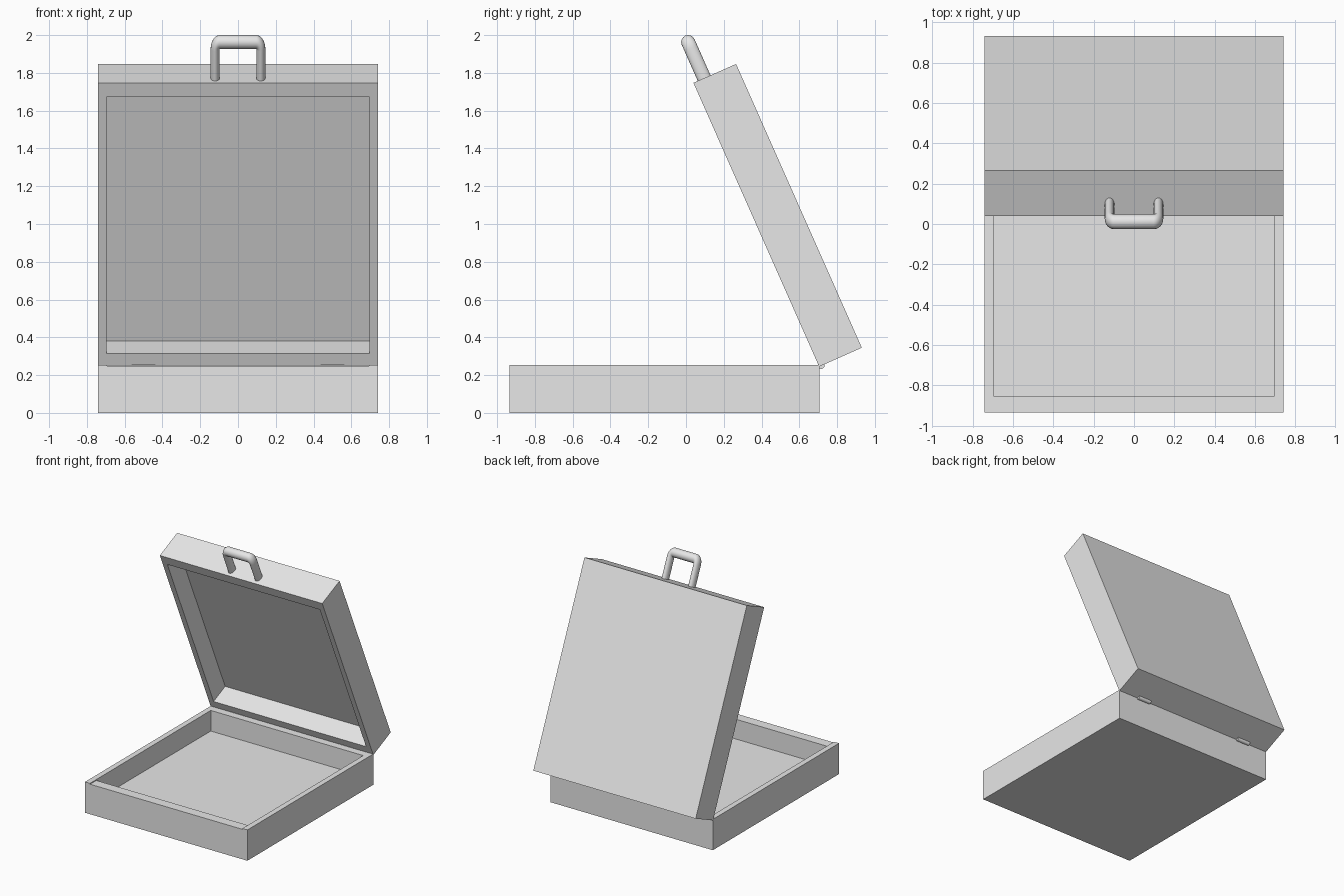
import bpy, bmesh, math
from mathutils import Matrix, Vector

if "Cube" in bpy.data.objects:
    bpy.data.objects.remove(bpy.data.objects["Cube"])

grey = bpy.data.materials.new("light_grey")
grey.diffuse_color = (0.8, 0.8, 0.8, 1)
grey.use_nodes = True
grey.node_tree.nodes["Principled BSDF"].inputs["Base Color"].default_value = grey.diffuse_color

# Lid frame: origin at the hinge, -y towards the free end, +z towards the outside
HINGE = Vector((0, 0.705, 0.245))
LID = Matrix.Translation(HINGE) @ Matrix.Rotation(math.radians(-66.1), 4, 'X')
HALF_W, INNER_W = 0.74, 0.695


def add_object(name, bm):
    bmesh.ops.recalc_face_normals(bm, faces=bm.faces)
    mesh = bpy.data.meshes.new(name)
    bm.to_mesh(mesh)
    bm.free()
    mesh.materials.append(grey)
    ob = bpy.data.objects.new(name, mesh)
    bpy.context.collection.objects.link(ob)
    return ob


def box(lo, hi):
    bm = bmesh.new()
    bmesh.ops.create_cube(bm, size=1)
    for v in bm.verts:
        v.co = [hi[i] if v.co[i] > 0 else lo[i] for i in range(3)]
    return bm


def tray(name, y0, y1, height, front, back, depth):
    """Open box with a rectangular cavity sunk into its top face."""
    bm = box((-HALF_W, y0, 0), (HALF_W, y1, height))
    top = max(bm.faces, key=lambda f: f.calc_center_median().z)
    bmesh.ops.inset_region(bm, faces=[top], thickness=0.02)
    mid = (y0 + y1) / 2
    for v in top.verts:
        v.co.x = math.copysign(INNER_W, v.co.x)
        v.co.y = y1 - back if v.co.y > mid else y0 + front
    floor = bmesh.ops.extrude_discrete_faces(bm, faces=[top])["faces"][0]
    bmesh.ops.translate(bm, verts=floor.verts, vec=(0, 0, -depth))
    return add_object(name, bm)


# Base tray, with the front lip set slightly lower
base = tray("base_tray", -0.935, 0.708, 0.254, 0.082, 0.07, 0.17)
cutter = add_object("lip_cutter", box((-0.694, -1.0, 0.247), (0.694, -0.82, 0.3)))
cutter.hide_render = True
cutter.hide_set(True)
cut = base.modifiers.new("lip", 'BOOLEAN')
cut.operation = 'DIFFERENCE'
cut.object = cutter

# Lid: the same tray turned over, then swung open
lid = tray("lid", -1.643, 0, 0.247, 0.082, 0.075, 0.165)
lid.data.transform(Matrix.Translation((0, 0, 0.247)) @ Matrix.Scale(-1, 4, (0, 0, 1)))
lid.data.flip_normals()
lid.matrix_world = LID

# Hinge barrels
for side, x in (("left", -0.5), ("right", 0.5)):
    bm = bmesh.new()
    bmesh.ops.create_cone(bm, cap_ends=True, segments=20, radius1=0.017,
                          radius2=0.017, depth=0.12,
                          matrix=Matrix.Translation((x, 0.716, 0.25))
                          @ Matrix.Rotation(math.pi / 2, 4, 'Y'))
    hinge = add_object("hinge_" + side, bm)
    bpy.context.view_layer.objects.active = hinge
    hinge.select_set(True)
    bpy.ops.object.shade_smooth_by_angle(angle=math.radians(40))
    hinge.select_set(False)

# Handle: round tube bent into a U, squeezed sideways
SQUEEZE, R, BEND = 0.65, 0.037, 0.038
hx, root, tip, hz = 0.145 / SQUEEZE - R, -1.62, -1.852, 0.062
arc = [(hx - BEND + BEND * math.cos(a), tip + BEND - BEND * math.sin(a))
       for a in (math.pi / 2 * i / 6 for i in range(7))]
half = [(hx, root)] + arc
path = half + [(-x, y) for x, y in reversed(half)]
curve = bpy.data.curves.new("handle", 'CURVE')
curve.dimensions = '3D'
curve.bevel_depth = R
curve.bevel_resolution = 6
curve.use_fill_caps = True
spline = curve.splines.new('POLY')
spline.points.add(len(path) - 1)
for p, (x, y) in zip(spline.points, path):
    p.co = (x, y, hz, 1)
curve.materials.append(grey)
handle = bpy.data.objects.new("handle", curve)
bpy.context.collection.objects.link(handle)
handle.matrix_world = LID @ Matrix.Diagonal((SQUEEZE, 1, 1, 1))
bpy.context.view_layer.objects.active = handle
handle.select_set(True)
bpy.ops.object.convert(target='MESH')
bpy.ops.object.shade_smooth_by_angle(angle=math.radians(50))
